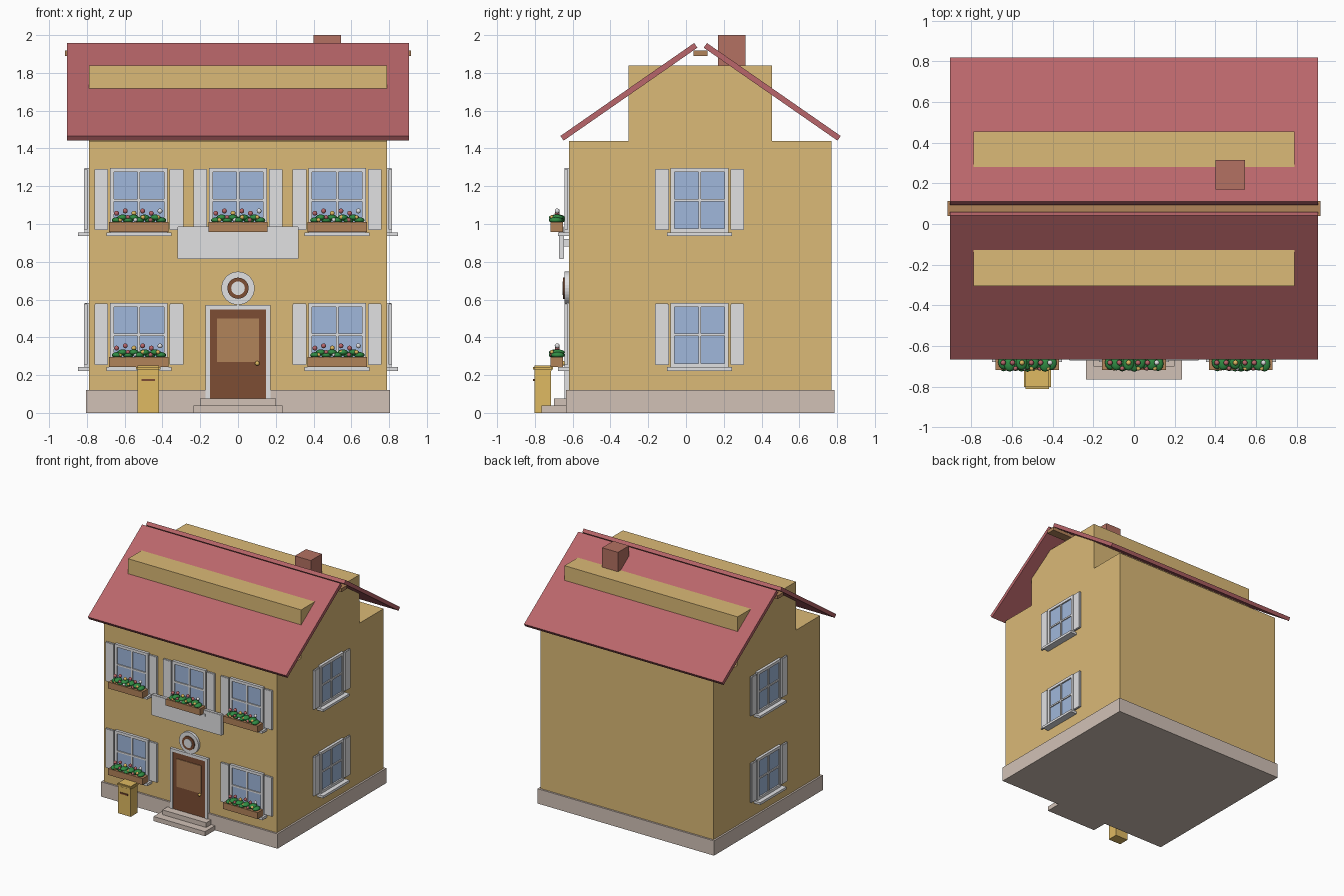
import bpy, bmesh, math, random
from mathutils import Matrix, Vector

if "Cube" in bpy.data.objects:
    bpy.data.objects.remove(bpy.data.objects["Cube"])
random.seed(4)


def material(name, *srgb):
    m = bpy.data.materials.new(name)
    m.use_nodes = True
    col = tuple((c / 255) ** 2.2 for c in srgb) + (1,)
    m.diffuse_color = col
    m.node_tree.nodes["Principled BSDF"].inputs["Base Color"].default_value = col
    return m


WALL = material("ochre plaster", 218, 184, 118)
ROOF = material("red roof", 184, 102, 106)
WHITE = material("white paint", 224, 224, 226)
GLASS = material("blue glass", 158, 182, 218)
STONE = material("pale stone", 208, 192, 181)
BROWN = material("dark wood", 124, 78, 55)
TAN = material("light wood", 176, 130, 90)
GREEN = material("leaf green", 52, 140, 70)
BRICK = material("chimney brick", 178, 112, 98)
GOLD = material("yellow", 222, 184, 98)


def finish(name, bm, mats, smooth=False):
    me = bpy.data.meshes.new(name)
    bm.to_mesh(me)
    bm.free()
    for m in mats:
        me.materials.append(m)
    for p in me.polygons:
        p.use_smooth = smooth
    ob = bpy.data.objects.new(name, me)
    bpy.context.collection.objects.link(ob)
    return ob


def add_box(bm, x, y, z, index=0):
    """Add a box spanning three (low, high) ranges."""
    size = [b - a for a, b in (x, y, z)]
    mid = [(a + b) / 2 for a, b in (x, y, z)]
    mat = Matrix.Translation(mid) @ Matrix.Diagonal((*size, 1))
    for v in bmesh.ops.create_cube(bm, size=1, matrix=mat)["verts"]:
        for f in v.link_faces:
            f.material_index = index


def box(name, mat, x, y, z, place=Matrix(), bevel=0):
    bm = bmesh.new()
    add_box(bm, x, y, z)
    if bevel:
        bmesh.ops.bevel(bm, geom=bm.edges[:], offset=bevel, segments=2, affect='EDGES')
    ob = finish(name, bm, [mat])
    ob.matrix_world = place
    return ob


def ball(bm, centre, radius, index):
    mat = Matrix.Translation(centre) @ Matrix.Diagonal((*radius, 1))
    for v in bmesh.ops.create_uvsphere(bm, u_segments=12, v_segments=8, radius=1, matrix=mat)["verts"]:
        for f in v.link_faces:
            f.material_index = index


# Walls, plinth and attic
box("house_walls", WALL, (-.79, .79), (-.62, .77), (.02, 1.44))
box("plinth", STONE, (-.805, .805), (-.635, .785), (0, .122))
box("attic", WALL, (-.79, .79), (-.305, .455), (1.44, 1.84))

# Two sloping roof panels, mirrored about the ridge
RIDGE = .077
for side, name in ((-1, "front_roof"), (1, "back_roof")):
    low, high = Vector((.742, 1.466)), Vector((.034, 1.958))
    along = (high - low).normalized()
    inward = Vector((along.y, -along.x)) * -.03
    if inward.y > 0:
        inward = -inward
    bm = bmesh.new()
    profile = [low, high, high + inward, low + inward]
    face = bm.faces.new([bm.verts.new((-.905, RIDGE + side * p.x, p.y)) for p in profile])
    ext = bmesh.ops.extrude_face_region(bm, geom=[face])
    bmesh.ops.translate(bm, vec=(1.81, 0, 0),
                        verts=[v for v in ext["geom"] if isinstance(v, bmesh.types.BMVert)])
    bmesh.ops.recalc_face_normals(bm, faces=bm.faces[:])
    finish(name, bm, [ROOF])
box("ridge_beam", TAN, (-.917, .917), (RIDGE - .037, RIDGE + .037), (1.89, 1.918))
box("chimney", BRICK, (.4, .545), (.17, .315), (1.66, 2))


def window(name, place):
    """Window facing local -y, with its bottom edge near z = 0."""
    bm = bmesh.new()
    for s in (-1, 1):
        add_box(bm, sorted((s * .132, s * .153)), (-.022, .01), (0, .345))
    add_box(bm, (-.132, .132), (-.022, .01), (.322, .345))
    add_box(bm, (-.132, .132), (-.022, .01), (0, .024))
    add_box(bm, (-.007, .007), (-.018, .01), (.02, .33))
    add_box(bm, (-.135, .135), (-.018, .01), (.168, .181))
    finish(name + "_frame", bm, [WHITE]).matrix_world = place
    box(name + "_glass", GLASS, (-.135, .135), (-.01, .01), (.02, .33), place)
    box(name + "_sill", WHITE, (-.172, .172), (-.058, .01), (-.016, .004), place)
    for s, side in ((-1, "right"), (1, "left")):
        box(f"{name}_{side}_shutter", WHITE, sorted((s * .163, s * .236)),
            (-.024, -.006), (.016, .34), place, .003)


def flower_box(name, place):
    bm = bmesh.new()
    add_box(bm, (-.157, .157), (-.098, -.03), (.005, .058))
    finish(name + "_planter", bm, [TAN]).matrix_world = place
    bm = bmesh.new()
    for i in range(9):
        ball(bm, (-.115 + .029 * i, -.064 + random.uniform(-.008, .008), .068 + .014 * (i % 2)),
             (.028, .036, .016), 0)
    # Two staggered rows of blossoms in mixed colours
    for i in range(6):
        ball(bm, (-.118 + .046 * i, -.062, .105 + .012 * (i % 2)), (.013, .013, .013), (1, 1, 2, 1, 1, 3)[i])
        ball(bm, (-.098 + .04 * i, -.09, .07 + .014 * (i % 2)), (.011, .011, .011), (2, 1, 3, 2, 1, 2)[i])
    finish(name + "_flowers", bm, [GREEN, ROOF, GOLD, WHITE], True).matrix_world = place


# Front windows with flowers
for floor, z in (("lower", .238), ("upper", .952)):
    for spot, x in (("right", -.525), ("middle", 0), ("left", .525)):
        if floor == "lower" and spot == "middle":
            continue
        place = Matrix.Translation((x, -.62, z))
        window(f"{floor}_{spot}_window", place)
        flower_box(f"{floor}_{spot}", place)
    # Side windows
    for s, spot in ((-1, "right"), (1, "left")):
        turn = Matrix.Rotation(s * math.pi / 2, 4, 'Z')
        window(f"{floor}_{spot}_side_window", Matrix.Translation((s * .79, .072, z)) @ turn)

# Sign board, left blank
box("sign_board", WHITE, (-.32, .32), (-.672, -.645), (.815, .987), bevel=.003)
for x in (-.25, .25):
    box("sign_bracket", WHITE, (x - .01, x + .01), (-.65, -.61), (.88, .92))


def disc(name, mat, radius, front, back=-.61):
    bm = bmesh.new()
    turn = Matrix.Translation((0, (front + back) / 2, .66)) @ Matrix.Rotation(math.pi / 2, 4, 'X')
    bmesh.ops.create_cone(bm, cap_ends=True, segments=32, radius1=radius, radius2=radius,
                          depth=back - front, matrix=turn)
    finish(name, bm, [mat])


# Round medallion over the door
disc("medallion", WHITE, .088, -.642)
disc("medallion_ring", BROWN, .056, -.65)
disc("medallion_centre", WHITE, .036, -.654)

# Door and steps
for s, side in ((-1, "right"), (1, "left")):
    box(side + "_door_post", WHITE, sorted((s * .147, s * .172)), (-.642, -.61), (.075, .572))
box("door_lintel", WHITE, (-.147, .147), (-.642, -.61), (.548, .572))
box("door", BROWN, (-.147, .147), (-.637, -.61), (.075, .548))
box("door_panel", TAN, (-.112, .112), (-.642, -.63), (.27, .5))
bm = bmesh.new()
ball(bm, (.102, -.648, .262), (.012, .012, .012), 0)
finish("door_knob", bm, [GOLD], True)
box("upper_step", STONE, (-.2, .2), (-.7, -.62), (.036, .077))
box("lower_step", STONE, (-.235, .235), (-.765, -.62), (0, .038))

# Mailbox
box("mailbox_body", GOLD, (-.533, -.417), (-.803, -.715), (0, .225))
box("mailbox_cap", GOLD, (-.541, -.409), (-.81, -.705), (.222, .25), bevel=.008)
box("mailbox_slot", BROWN, (-.51, -.44), (-.809, -.8), (.168, .18))
